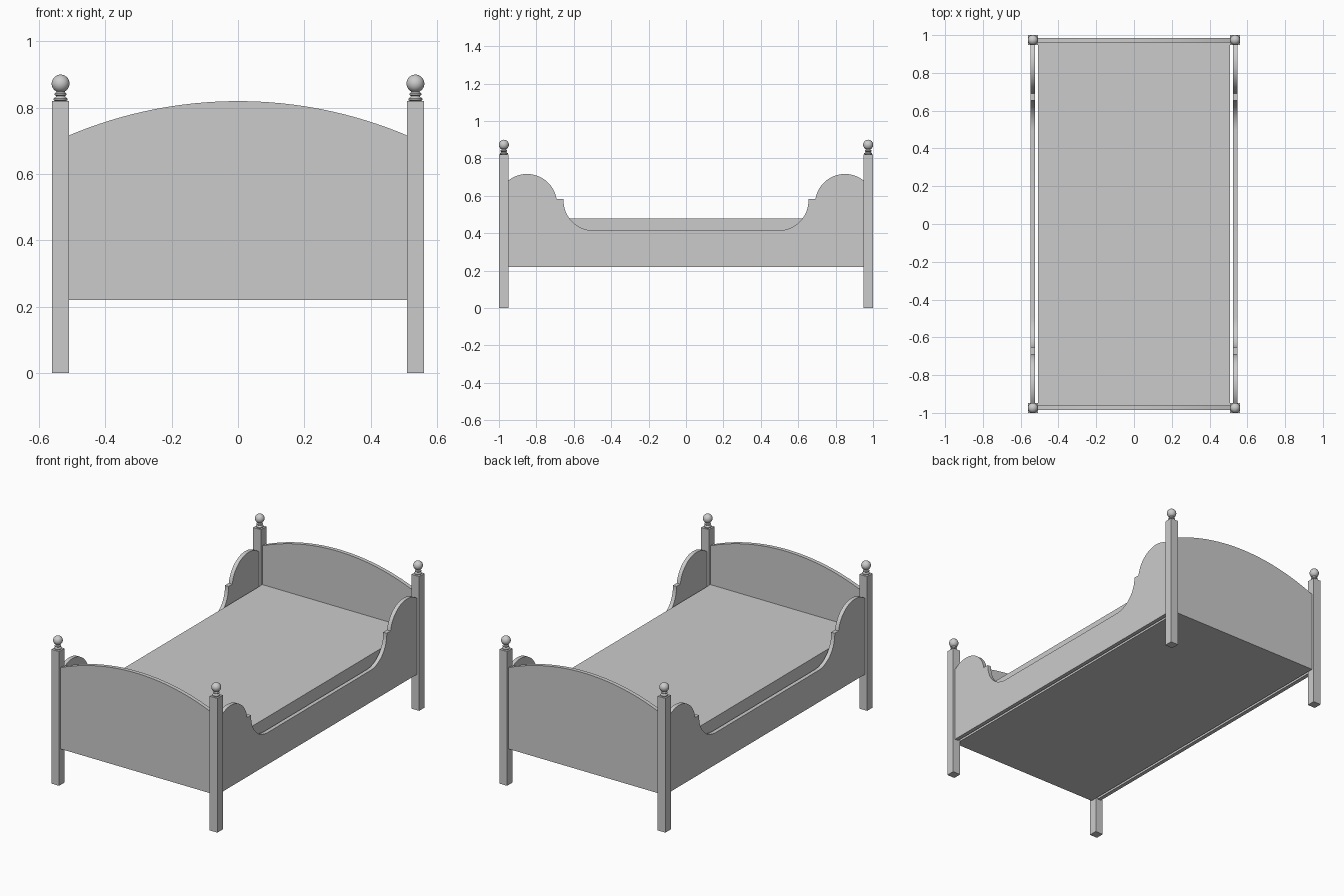
import bpy, bmesh, math
from mathutils import Vector

cube = bpy.data.objects.get("Cube")
if cube:
    bpy.data.objects.remove(cube, do_unlink=True)

# One plain grey for the whole bed
grey = bpy.data.materials.new("plain_grey")
grey.use_nodes = True
grey.diffuse_color = (0.6, 0.6, 0.6, 1)
grey.node_tree.nodes["Principled BSDF"].inputs["Base Color"].default_value = (0.6, 0.6, 0.6, 1)

POST_X, POST_Y, POST_W, POST_H = 0.535, 0.974, 0.052, 0.82
BASE_Z = 0.22
INNER_X, INNER_Y = POST_X - POST_W / 2, POST_Y - POST_W / 2
BOARD = 0.024


def add_object(name, bm):
    bmesh.ops.recalc_face_normals(bm, faces=bm.faces)
    mesh = bpy.data.meshes.new(name)
    bm.to_mesh(mesh)
    bm.free()
    mesh.materials.append(grey)
    obj = bpy.data.objects.new(name, mesh)
    bpy.context.collection.objects.link(obj)
    return obj


def box(name, size, centre):
    bm = bmesh.new()
    bmesh.ops.create_cube(bm, size=1)
    for v in bm.verts:
        v.co = Vector(a * b for a, b in zip(v.co, size)) + Vector(centre)
    return add_object(name, bm)


def board(name, outline, place, thickness):
    """Extrude a flat (u, z) outline; place maps it into the scene."""
    bm = bmesh.new()
    face = bm.faces.new([bm.verts.new(place(u, z)) for u, z in outline])
    moved = bmesh.ops.extrude_face_region(bm, geom=[face])["geom"]
    bmesh.ops.translate(bm, vec=thickness,
                        verts=[g for g in moved if isinstance(g, bmesh.types.BMVert)])
    return add_object(name, bm)


def arc(u, z, r, start, end, steps):
    angles = [math.radians(start + (end - start) * i / steps) for i in range(steps + 1)]
    return [(u + r * math.cos(a), z + r * math.sin(a)) for a in angles]


def smooth(obj):
    bpy.ops.object.select_all(action='DESELECT')
    obj.select_set(True)
    bpy.context.view_layer.objects.active = obj
    bpy.ops.object.shade_smooth_by_angle(angle=math.radians(35))


def finial(name, x, y):
    """Turned collar, ring and ball, spun about the post axis."""
    collar = [(0, 0), (0.017, 0), (0.021, 0.003), (0.021, 0.008), (0.015, 0.012),
              (0.013, 0.015), (0.018, 0.019), (0.018, 0.023), (0.013, 0.027)]
    ball = arc(0, 0.053, 0.027, -62, 90, 14)
    bm = bmesh.new()
    verts = [bm.verts.new((x + r, y, POST_H + z)) for r, z in collar + ball]
    edges = [bm.edges.new(pair) for pair in zip(verts, verts[1:])]
    bmesh.ops.spin(bm, geom=verts + edges, cent=(x, y, 0), axis=(0, 0, 1),
                   angle=math.tau, steps=28)
    bmesh.ops.remove_doubles(bm, verts=bm.verts, dist=0.0001)
    smooth(add_object(name, bm))


# Corner posts with turned finials
for end, sy in (("front", -1), ("back", 1)):
    for side, sx in (("left", 1), ("right", -1)):
        x, y = sx * POST_X, sy * POST_Y
        box(f"{end}_{side}_post", (POST_W, POST_W, POST_H), (x, y, POST_H / 2))
        finial(f"{end}_{side}_finial", x, y)

# Arched end boards
EDGE_Z, RISE = 0.717, 0.103
radius = (INNER_X ** 2 + RISE ** 2) / (2 * RISE)
half = math.degrees(math.asin(INNER_X / radius))
arch = arc(0, EDGE_Z + RISE - radius, radius, 90 - half, 90 + half, 32)
arch = [(-INNER_X, BASE_Z), (INNER_X, BASE_Z)] + arch
for name, y in (("footboard", -POST_Y), ("headboard", POST_Y)):
    smooth(board(name, arch, lambda u, z: (u, y - BOARD / 2, z), (0, BOARD, 0)))

# Scrolled side boards: a round shoulder, a small step and a hollow at each end
shoulder_start = 180 - math.degrees(math.acos((INNER_Y - 0.85) / 0.16))
scroll = arc(-0.85, 0.557, 0.16, shoulder_start, 9, 20)
scroll += [(-0.655, 0.582)] + arc(-0.495, 0.575, 0.16, 180, 270, 16)
outline = [(-INNER_Y, BASE_Z)] + scroll
outline += [(-u, z) for u, z in reversed(outline)]
for name, x in (("left_side_board", POST_X), ("right_side_board", -POST_X)):
    smooth(board(name, outline, lambda u, z: (x - BOARD / 2, u, z), (BOARD, 0, 0)))

# Mattress block between the boards
MATTRESS_TOP = 0.48
box("mattress", (2 * INNER_X, 2 * (POST_Y - BOARD / 2), MATTRESS_TOP - BASE_Z),
    (0, 0, (MATTRESS_TOP + BASE_Z) / 2))
